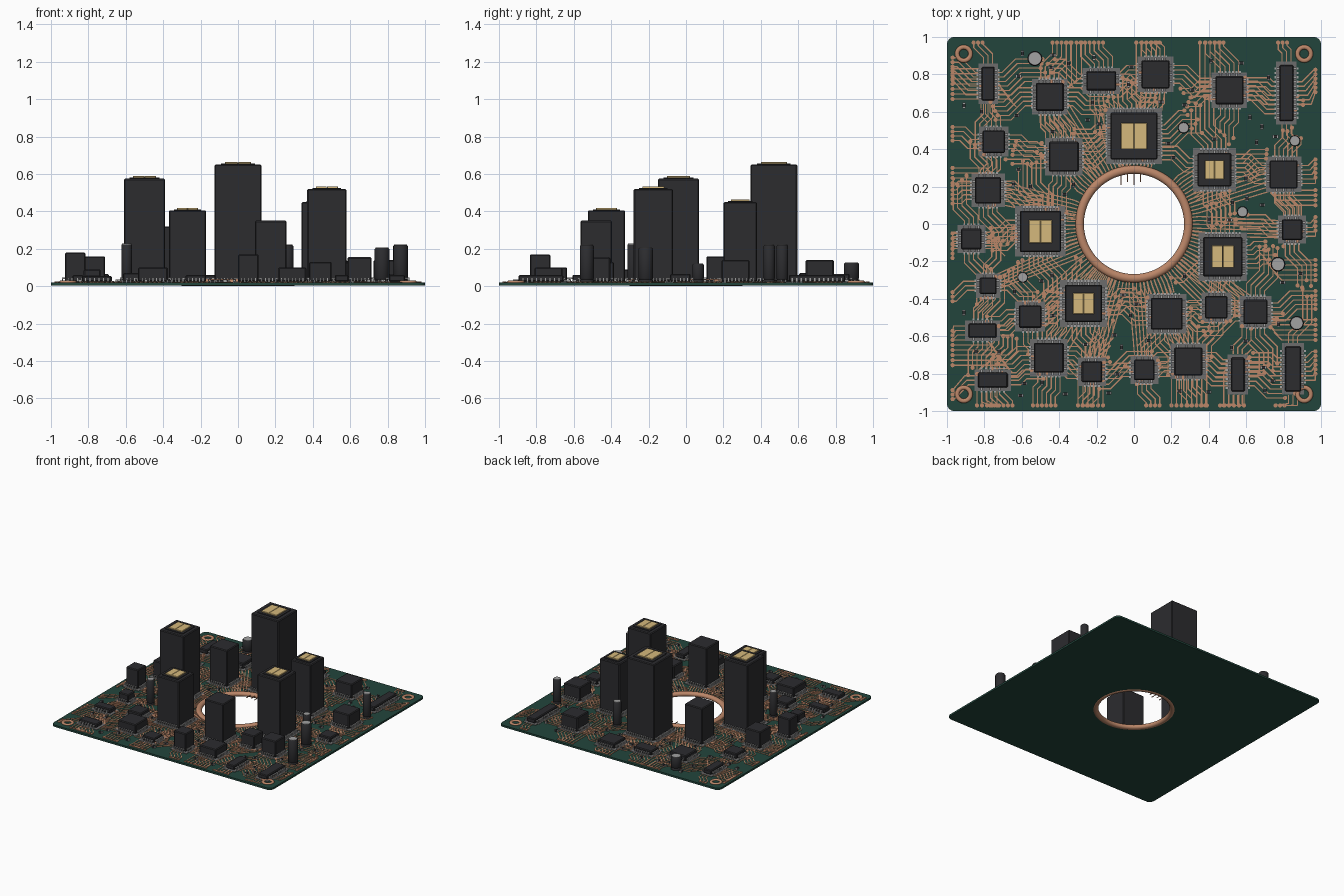
import bpy, bmesh, math, random
from mathutils import Vector, Matrix

if "Cube" in bpy.data.objects:
    bpy.data.objects.remove(bpy.data.objects["Cube"])
random.seed(7)

def mat(name, c):
    m = bpy.data.materials.new(name)
    m.diffuse_color = (*c, 1)
    m.use_nodes = True
    m.node_tree.nodes["Principled BSDF"].inputs["Base Color"].default_value = m.diffuse_color
    return m

GREEN = mat("board_green", (0.016, 0.06, 0.045))
BLACK = mat("chip_black", (0.025, 0.025, 0.028))
COPPER = mat("copper", (0.5, 0.24, 0.14))
GOLD = mat("gold", (0.66, 0.48, 0.2))
STEEL = mat("steel", (0.36, 0.36, 0.36))
PLATE = mat("pad_grey", (0.15, 0.15, 0.15))

def finish(name, bm, m, smooth=False):
    me = bpy.data.meshes.new(name)
    bm.to_mesh(me)
    bm.free()
    me.materials.append(m)
    ob = bpy.data.objects.new(name, me)
    bpy.context.collection.objects.link(ob)
    if smooth:
        bpy.ops.object.select_all(action='DESELECT')
        bpy.context.view_layer.objects.active = ob
        ob.select_set(True)
        bpy.ops.object.shade_smooth_by_angle(angle=math.radians(40))
    return ob

def add_box(bm, x, y, z0, z1, w, d, ang=0.0):
    M = Matrix.Translation((x, y, (z0 + z1) / 2)) @ Matrix.Rotation(ang, 4, 'Z') @ Matrix.Diagonal((w, d, z1 - z0, 1))
    return bmesh.ops.create_cube(bm, size=1, matrix=M)

def block(name, x, y, z0, z1, w, d, m, bevel=0.0):
    bm = bmesh.new()
    add_box(bm, x, y, z0, z1, w, d)
    if bevel:
        bmesh.ops.bevel(bm, geom=bm.edges[:], offset=bevel, segments=1, affect='EDGES', profile=0.5)
    return finish(name, bm, m)

def add_cyl(bm, x, y, z0, z1, r, n):
    bmesh.ops.create_cone(bm, cap_ends=True, segments=n, radius1=r, radius2=r, depth=z1 - z0,
                          matrix=Matrix.Translation((x, y, (z0 + z1) / 2)))

def lathe(name, profile, x, y, m, n=32, closed=False):
    bm = bmesh.new()
    pts = profile + profile[:1] if closed else profile
    vs = [bm.verts.new((r, 0, z)) for r, z in pts]
    es = [bm.edges.new(p) for p in zip(vs, vs[1:])]
    bmesh.ops.spin(bm, geom=vs + es, cent=(0, 0, 0), axis=(0, 0, 1), angle=2 * math.pi, steps=n)
    bmesh.ops.remove_doubles(bm, verts=bm.verts[:], dist=1e-5)
    bmesh.ops.recalc_face_normals(bm, faces=bm.faces[:])
    bmesh.ops.translate(bm, verts=bm.verts[:], vec=(x, y, 0))
    return finish(name, bm, m, True)

# circuit board: rounded square with a round window
TOP = 0.02
cu = bpy.data.curves.new("board", 'CURVE')
cu.dimensions, cu.fill_mode = '2D', 'BOTH'
cu.extrude = 0.0075
def loop(pts):
    s = cu.splines.new('POLY')
    s.points.add(len(pts) - 1)
    for p, (x, y) in zip(s.points, pts):
        p.co = (x, y, 0, 1)
    s.use_cyclic_u = True
R = 0.04
loop([(cx * (1 - R) + R * math.cos(a), cy * (1 - R) + R * math.sin(a))
      for k, (cx, cy) in enumerate([(1, 1), (-1, 1), (-1, -1), (1, -1)])
      for a in [math.pi / 2 * (k + i / 6) for i in range(7)]])
loop([(0.29 * math.cos(i * math.pi / 32), 0.29 * math.sin(i * math.pi / 32)) for i in range(64)])
tmp = bpy.data.objects.new("board_curve", cu)
bpy.context.collection.objects.link(tmp)
tmp.location.z = TOP - 0.0075
bpy.context.view_layer.objects.active = tmp
tmp.select_set(True)
bpy.ops.object.convert(target='MESH')
tmp = bpy.context.view_layer.objects.active
tmp.name = "board"
tmp.data.materials.clear()
tmp.data.materials.append(GREEN)

# copper rim and corner eyelets
def ring(name, R, r, h, zc, x=0, y=0, n=64):
    return lathe(name, [(R + r * math.cos(i * math.pi / 6), zc + h * math.sin(i * math.pi / 6)) for i in range(12)],
                 x, y, COPPER, n, True)
ring("window_rim", 0.291, 0.023, 0.019, 0.019)
for sx in (-1, 1):
    for sy in (-1, 1):
        ring("corner_eyelet", 0.036, 0.012, 0.009, 0.021, sx * 0.91, sy * 0.91, 24)

# chips: x, y, width, depth, top height
TOWERS = [(0, .47, .25, .25, .65), (.43, .29, .18, .18, .45), (.475, -.175, .21, .21, .52),
          (-.27, -.425, .2, .2, .405), (-.5, -.04, .22, .22, .575)]
CHIPS = [(-.375, .36, .16, .16, .32), (.175, -.48, .17, .17, .35), (-.45, .68, .15, .15, .07),
         (.51, .715, .15, .15, .14), (.115, .8, .15, .15, .065), (-.175, .765, .16, .1, .06),
         (.8, .265, .15, .15, .14), (.845, -.03, .11, .11, .065), (.65, -.47, .13, .13, .155),
         (.44, -.445, .12, .12, .13), (.29, -.735, .15, .15, .1), (.055, -.78, .11, .11, .17),
         (-.225, -.79, .11, .11, .06), (-.455, -.715, .16, .16, .1), (-.555, -.495, .12, .12, .07),
         (-.78, -.33, .09, .09, .09), (-.87, -.08, .11, .11, .18), (-.78, .18, .14, .14, .16),
         (-.75, .44, .12, .12, .065)]
DIPS = [(.815, .7, .075, .3, .06), (-.78, .75, .07, .18, .06), (.555, -.805, .075, .18, .06),
        (.85, -.775, .085, .24, .06), (-.755, -.835, .16, .08, .055), (-.81, -.57, .15, .075, .06)]
pins, plates = bmesh.new(), bmesh.new()

def add_pins(x, y, w, d, sides, pitch):
    # gull-wing leads along the given sides (0 = +x, 1 = +y, ...)
    for k in sides:
        half, run = (w / 2, d) if k % 2 == 0 else (d / 2, w)
        n = max(3, int((run - 0.01) / pitch))
        u = Vector((math.cos(k * math.pi / 2), math.sin(k * math.pi / 2)))
        v = Vector((-u.y, u.x))
        for i in range(n):
            c = Vector((x, y)) + v * ((i - (n - 1) / 2) * pitch)
            for off, ln, z0, z1 in ((.005, .018, .038, .046), (.013, .006, .02, .046), (.02, .014, .02, .027)):
                p = c + u * (half + off)
                add_box(pins, p.x, p.y, z0, z1, ln, pitch * .5, k * math.pi / 2)

for x, y, w, d, h in TOWERS:
    block("tower_chip", x, y, .024, h, w, d, BLACK, .006)
    block("tower_cap", x, y, h - .002, h + .005, w * .72, d * .72, BLACK)
    g = w * .56
    for sx in (-1, 1):
        block("gold_lid", x + sx * g * .2525, y, h + .004, h + .014, g * .495, g, GOLD, .002)
    add_box(plates, x, y, TOP - .002, .025, w + .05, d + .05)
    add_pins(x, y, w, d, range(4), .018)
for x, y, w, d, h in CHIPS:
    block("chip", x, y, .024, h, w, d, BLACK, .006)
    add_box(plates, x, y, TOP - .002, .024, w + .04, d + .04)
    add_pins(x, y, w, d, range(4), .019)
for x, y, w, d, h in DIPS:
    block("inline_chip", x, y, .024, h, w, d, BLACK, .006)
    add_box(plates, x, y, TOP - .002, .024, w + .035, d + .035)
    add_pins(x, y, w, d, (0, 2) if d > w else (1, 3), .024)
finish("chip_pins", pins, STEEL)
finish("chip_pads", plates, PLATE)

# can capacitors: x, y, radius, height
CANS = [(-.53, .885, .04, .125), (.265, .515, .031, .22), (.86, .445, .03, .22), (.58, .065, .03, .12),
        (.77, -.215, .039, .205), (.87, -.53, .038, .22), (-.595, -.285, .029, .225)]
for x, y, r, h in CANS:
    lathe("capacitor_can", [(0, TOP), (r, TOP), (r, .032), (r * .92, .037), (r, .042), (r, h - .006),
                            (r - .005, h), (0, h)], x, y, BLACK, 28)
    bm = bmesh.new()
    add_cyl(bm, x, y, h - .002, h + .002, r * .86, 28)
    finish("capacitor_top", bm, STEEL)

# copper traces and end pads
tr, vias = bmesh.new(), bmesh.new()

def trace(pts, via=True, w=.0065):
    for a, b in zip(pts, pts[1:]):
        a, b = Vector(a), Vector(b)
        dl = b - a
        if dl.length > 1e-4:
            c = (a + b) / 2
            add_box(tr, c.x, c.y, TOP - .001, .0235, dl.length + w * .4, w, math.atan2(dl.y, dl.x))
    if via:
        add_cyl(vias, pts[-1][0], pts[-1][1], TOP - .001, .026, .0115, 10)

def clamp(p):
    return Vector((max(-.97, min(.97, p.x)), max(-.97, min(.97, p.y))))

ALL = TOWERS + CHIPS + DIPS
for x, y, w, d, h in ALL:
    for k in range(4):
        half, run = (w / 2, d) if k % 2 == 0 else (d / 2, w)
        u = Vector((math.cos(k * math.pi / 2), math.sin(k * math.pi / 2)))
        v = Vector((-u.y, u.x))
        n = min(6, max(3, int(run / .025)))
        s, jog = random.choice((-1, 1)), random.uniform(.02, .08)
        l1, l2 = random.uniform(.03, .06), random.uniform(.05, .16)
        edge = 1 - half - Vector((x, y)).dot(u) < .3
        for i in range(n):
            o = i - (n - 1) / 2
            p0 = Vector((x, y)) + u * (half + .02) + v * o * .024
            p1 = p0 + u * (l1 - s * o * .01)
            p2 = p1 + (u + v * s) * jog
            p3 = p2 + u * (1 if edge else l2 + random.uniform(-.03, .03))
            pts = [clamp(p) for p in (p0, p1, p2, p3)]
            if min(p.length for p in pts) > .34:
                trace(pts)

# fans of traces from the inner chips to the window rim
for x, y, w, d, h in ALL:
    dist = math.hypot(x, y)
    if dist > .86:
        continue
    a0, n = math.atan2(y, x), 9 if dist < .6 else 6
    rad, tan = Vector((math.cos(a0), math.sin(a0))), Vector((-math.sin(a0), math.cos(a0)))
    for i in range(n):
        o = i - (n - 1) / 2
        a = a0 + o * .06
        e = Vector((math.cos(a), math.sin(a)))
        trace([e * .3, e * .35, Vector((x, y)) - rad * w * .55 + tan * o * w / n], False)
# lead ends poking over the rim below the tallest chip
for i in range(4):
    trace([(-.07 + i * .035, .34), (-.07 + i * .035, .21 + .015 * (i % 2))], False, .004)

# edge connector rows: side angle, start, count
for k, t0, n in [(2, -.83, 7), (2, -.3, 4), (2, .05, 4), (2, .62, 6), (1, -.46, 5), (1, .28, 4), (1, -.12, 5),
                 (3, -.84, 5), (3, -.3, 6), (3, .2, 8), (3, .48, 5), (0, -.3, 5), (0, -.62, 5), (0, .1, 4)]:
    u = Vector((round(math.cos(k * math.pi / 2)), round(math.sin(k * math.pi / 2))))
    v = Vector((-u.y, u.x))
    for i in range(n):
        t = t0 + i * .027
        L = .18 + .02 * i
        trace([u * (.97 - L - .04) + v * (t + .04), u * (.97 - L) + v * t, u * .97 + v * t])
finish("copper_traces", tr, COPPER)
finish("trace_end_pads", vias, COPPER)

# tiny surface-mount parts in the free spaces
bodies, ends = bmesh.new(), bmesh.new()
placed = []
for _ in range(900):
    x, y = random.uniform(-.92, .92), random.uniform(-.92, .92)
    blocked = math.hypot(x, y) < .36 or (abs(x) > .84 and abs(y) > .84)
    blocked |= any(abs(x - c[0]) < c[2] / 2 + .05 and abs(y - c[1]) < c[3] / 2 + .05 for c in ALL)
    blocked |= any(math.hypot(x - c[0], y - c[1]) < .07 for c in CANS)
    blocked |= any(math.hypot(x - q[0], y - q[1]) < .06 for q in placed)
    if blocked or len(placed) >= 70:
        continue
    placed.append((x, y))
    a = random.choice((0, math.pi / 2))
    add_box(bodies, x, y, TOP, .034, .022, .016, a)
    for s in (-1, 1):
        add_box(ends, x + s * .012 * math.cos(a), y + s * .012 * math.sin(a), TOP, .035, .006, .017, a)
finish("small_part_bodies", bodies, BLACK)
finish("small_part_ends", ends, STEEL)
